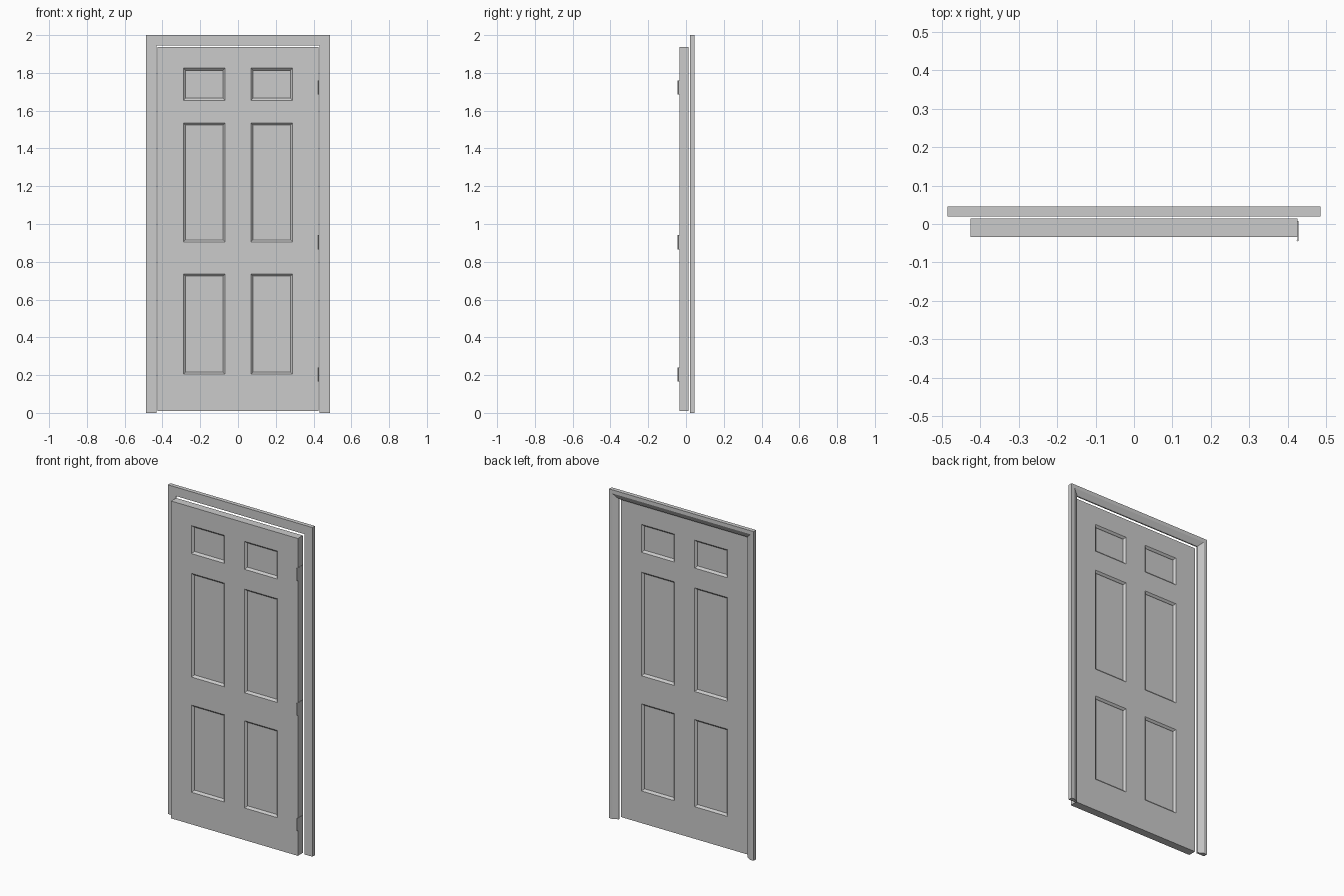
import bpy, bmesh
from mathutils import Matrix

if "Cube" in bpy.data.objects:
    bpy.data.objects.remove(bpy.data.objects["Cube"])


def make_object(name, bm):
    bmesh.ops.recalc_face_normals(bm, faces=bm.faces)
    mesh = bpy.data.meshes.new(name)
    bm.to_mesh(mesh)
    bm.free()
    obj = bpy.data.objects.new(name, mesh)
    bpy.context.collection.objects.link(obj)
    return obj


# Door leaf: gridded slab with six recessed panels on both faces
xs = [-0.426, -0.289, -0.068, 0.068, 0.289, 0.426]
zs = [0.01, 0.205, 0.735, 0.905, 1.535, 1.655, 1.825, 1.938]
y_front, y_back = -0.034, 0.014
bm = bmesh.new()
grid = [[bm.verts.new((x, y_front, z)) for z in zs] for x in xs]
for i in range(len(xs) - 1):
    for j in range(len(zs) - 1):
        bm.faces.new((grid[i][j], grid[i + 1][j], grid[i + 1][j + 1], grid[i][j + 1]))
ext = bmesh.ops.extrude_face_region(bm, geom=bm.faces[:])
moved = [g for g in ext["geom"] if isinstance(g, bmesh.types.BMVert)]
bmesh.ops.translate(bm, verts=moved, vec=(0, y_back - y_front, 0))
bmesh.ops.recalc_face_normals(bm, faces=bm.faces)
bm.normal_update()


def is_panel(face):
    c = face.calc_center_median()
    return (abs(face.normal.y) > 0.9 and 0.07 < abs(c.x) < 0.28
            and any(a < c.z < b for a, b in zip(zs[1::2], zs[2::2])))


panels = [f for f in bm.faces if is_panel(f)]
# sloped moulding, then a small step down to the flat field
for width, depth in ((0.014, -0.009), (0.002, -0.004)):
    bmesh.ops.inset_individual(bm, faces=panels, thickness=width, depth=depth)
make_object("door_leaf", bm)

# Casing: moulded profile mitred up, over and down (inward offset, y)
profile = [(0, 0.02), (0, 0.045), (0.022, 0.045), (0.05, 0.03), (0.054, 0.027), (0.054, 0.02)]
bm = bmesh.new()
rings = []
for side, top in ((-1, False), (-1, True), (1, True), (1, False)):
    rings.append([bm.verts.new((side * (0.486 - u), y, 2 - u if top else 0)) for u, y in profile])
n = len(profile)
for a, b in zip(rings, rings[1:]):
    for k in range(n):
        m = (k + 1) % n
        bm.faces.new((a[k], a[m], b[m], b[k]))
bm.faces.new(rings[0])
bm.faces.new(rings[-1])
make_object("door_casing", bm)

# Hinges: thin leaf plate on the door edge with a slim knuckle in front
for name, z in (("lower", 0.203), ("middle", 0.903), ("upper", 1.723)):
    bm = bmesh.new()
    bmesh.ops.create_cube(bm, size=1, matrix=Matrix.Translation((0.4268, -0.018, z))
                          @ Matrix.Diagonal((0.0024, 0.052, 0.075, 1)))
    bmesh.ops.create_cone(bm, cap_ends=True, segments=12, radius1=0.0025, radius2=0.0025,
                          depth=0.075, matrix=Matrix.Translation((0.4262, -0.0425, z)))
    make_object(name + "_hinge", bm)
